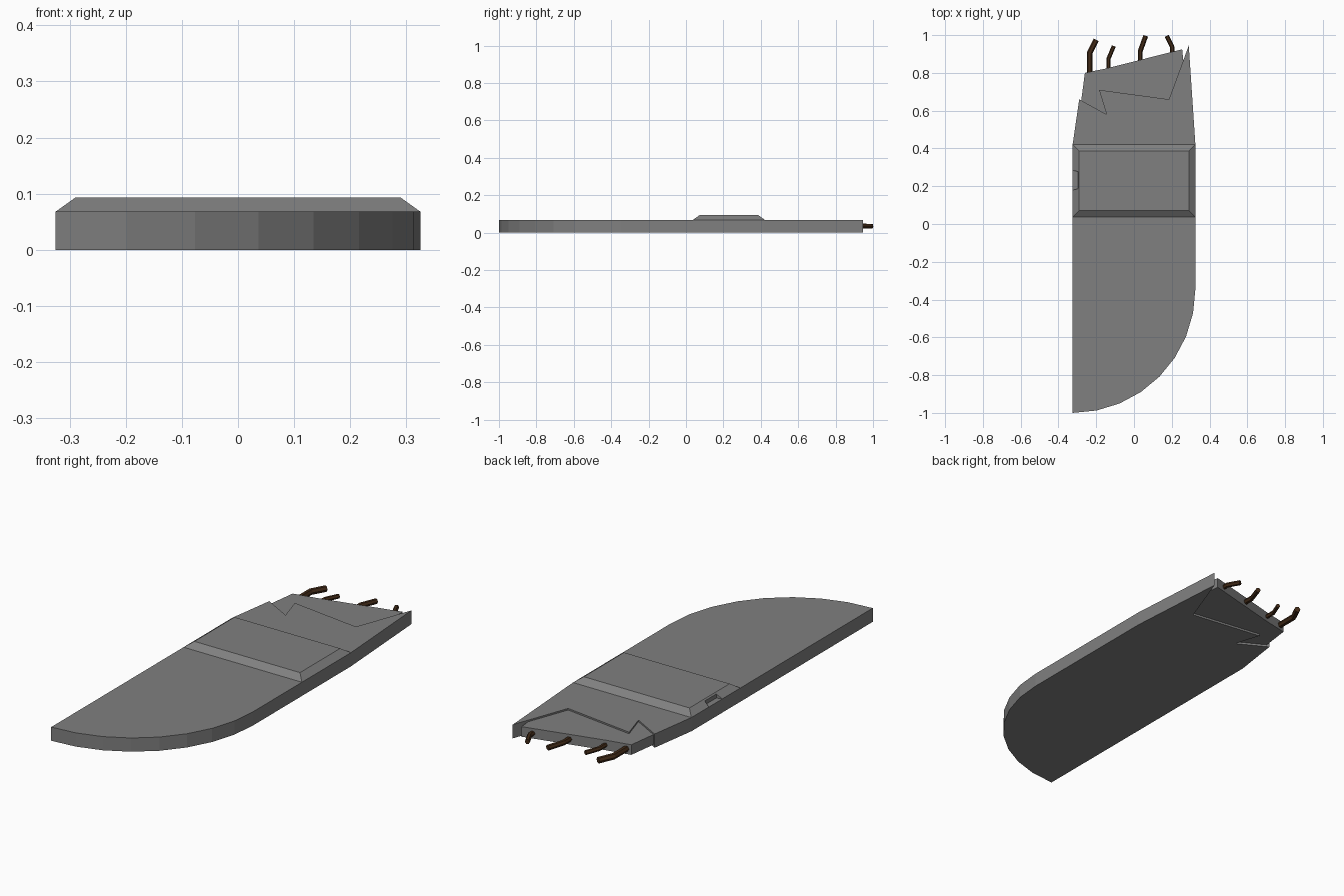
import bpy, bmesh, math
from mathutils import Vector

if "Cube" in bpy.data.objects:
    bpy.data.objects.remove(bpy.data.objects["Cube"])


def material(name, rgb):
    m = bpy.data.materials.new(name)
    m.diffuse_color = (*rgb, 1)
    m.use_nodes = True
    m.node_tree.nodes["Principled BSDF"].inputs["Base Color"].default_value = m.diffuse_color
    return m


GREY = material("hull grey", (0.215, 0.215, 0.215))
BROWN = material("wire brown", (0.055, 0.024, 0.009))


def make(name, bm, mat):
    bmesh.ops.recalc_face_normals(bm, faces=bm.faces)
    me = bpy.data.meshes.new(name)
    bm.to_mesh(me)
    bm.free()
    ob = bpy.data.objects.new(name, me)
    bpy.context.collection.objects.link(ob)
    me.materials.append(mat)
    return ob


def loft(name, rings, mat):
    """Closed solid through rings of equal point count."""
    bm = bmesh.new()
    vs = [[bm.verts.new(p) for p in r] for r in rings]
    n = len(vs[0])
    for a, b in zip(vs, vs[1:]):
        for i in range(n):
            j = (i + 1) % n
            bm.faces.new((a[i], a[j], b[j], b[i]))
    bm.faces.new(vs[0])
    bm.faces.new(vs[-1])
    return make(name, bm, mat)


def slab(name, outline, z0, z1, mat):
    return loft(name, [[(x, y, z) for x, y in outline] for z in (z0, z1)], mat)


# Outer shell: rounded front corner, torn zigzag back edge
R = 0.652
arc = [(-0.325 + R * math.sin(math.radians(11.25 * i)) * 0.65 / R,
        -0.345 - 0.655 * math.cos(math.radians(11.25 * i))) for i in range(9)]
torn = [(0.325, 0.42), (0.29, 0.945), (0.185, 0.66), (-0.185, 0.71),
        (-0.145, 0.58), (-0.29, 0.66), (-0.325, 0.42)]
slab("outer_shell", arc + torn, 0, 0.068, GREY)

# Inner core sticking out of the torn end
core = [(-0.31, 0.42), (0.305, 0.42), (0.255, 0.925), (-0.14, 0.825), (-0.26, 0.8)]
slab("inner_core", core, 0.01, 0.06, GREY)


# Raised band with sloped sides
def rect(x, y0, y1, z):
    return [(-x, y0, z), (x, y0, z), (x, y1, z), (-x, y1, z)]


band = loft("raised_band", [rect(0.325, 0.037, 0.422, 0.068),
                            rect(0.29, 0.072, 0.387, 0.093)], GREY)

# Small grip notch in the left slope
cutter = slab("notch_cutter", [(-0.345, 0.174), (-0.297, 0.187),
                               (-0.297, 0.277), (-0.345, 0.29)], 0.05, 0.12, GREY)
cutter.hide_render = True
cutter.hide_set(True)
mod = band.modifiers.new("notch", 'BOOLEAN')
mod.operation = 'DIFFERENCE'
mod.solver = 'EXACT'
mod.object = cutter


# Severed wires: six-sided, one bend each
def wire(name, x, y0, y1, x2, y2, r, z):
    pts = [Vector((x, y0, z)), Vector((x, y1, z)), Vector((x2, y2, z - 0.002))]
    d = [(pts[1] - pts[0]).normalized(), (pts[2] - pts[1]).normalized()]
    dirs = [d[0], (d[0] + d[1]).normalized(), d[1]]
    rings = []
    for p, t in zip(pts, dirs):
        side = t.cross(Vector((0, 0, 1))).normalized()
        up = side.cross(t)
        rings.append([p + r * (math.cos(a) * side + math.sin(a) * up)
                      for a in (math.pi / 3 * k for k in range(6))])
    loft(name, rings, BROWN)


wire("wire_1", -0.235, 0.78, 0.905, -0.2, 0.975, 0.015, 0.036)
wire("wire_2", -0.135, 0.80, 0.875, -0.107, 0.942, 0.011, 0.036)
wire("wire_3", 0.033, 0.84, 0.915, 0.062, 0.996, 0.013, 0.036)
wire("wire_4", 0.203, 0.88, 0.935, 0.173, 0.996, 0.012, 0.036)
